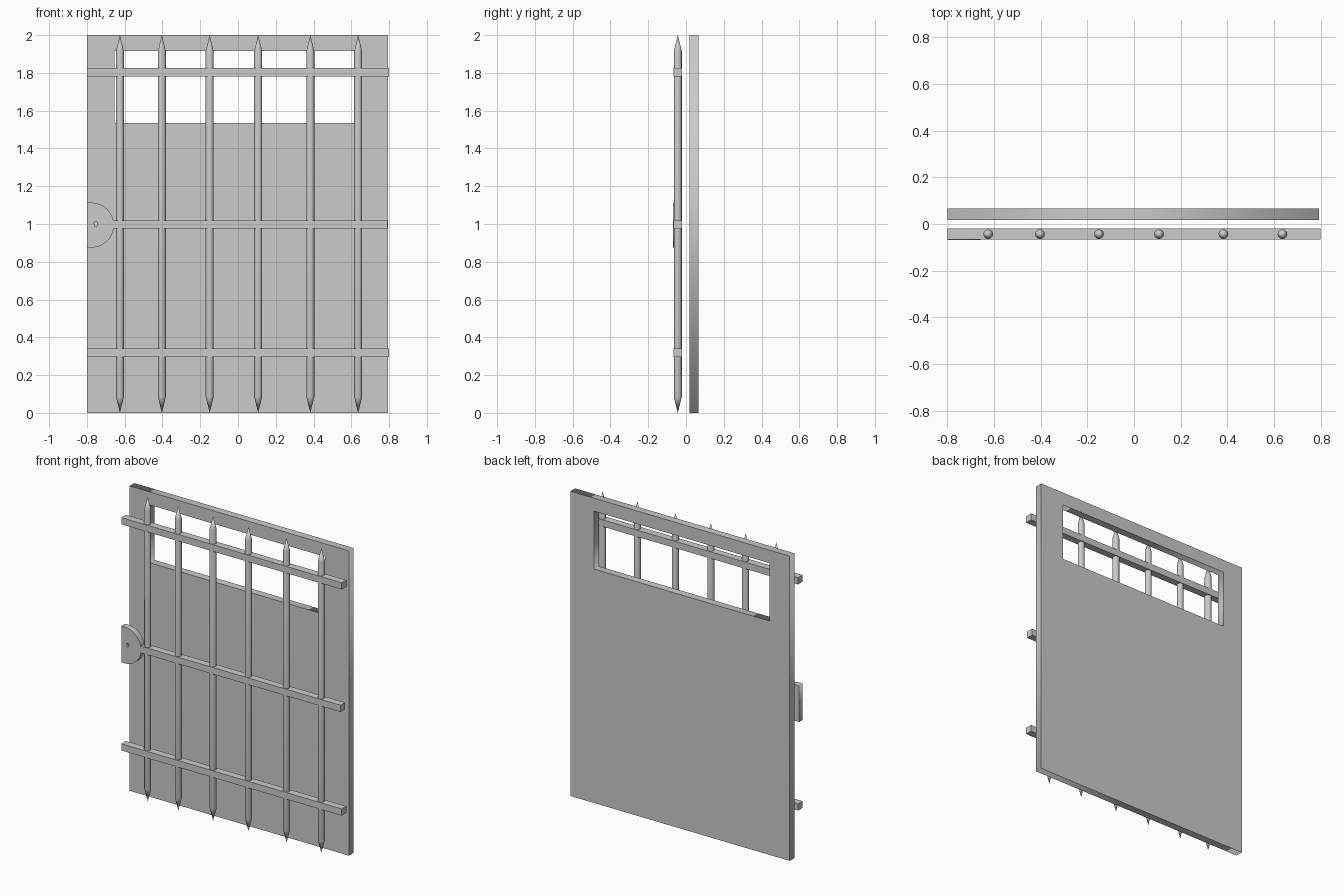
import bpy, math

if "Cube" in bpy.data.objects:
    bpy.data.objects.remove(bpy.data.objects["Cube"])


def flat_plate(name, loops, y0, y1):
    """Extrude closed XZ outlines (the first outer, the rest holes) from y0 to y1."""
    cu = bpy.data.curves.new(name, 'CURVE')
    cu.dimensions = '2D'
    cu.fill_mode = 'BOTH'
    cu.extrude = (y1 - y0) / 2
    for loop in loops:
        s = cu.splines.new('POLY')
        s.points.add(len(loop) - 1)
        for p, (x, z) in zip(s.points, loop):
            p.co = (x, z, 0, 1)
        s.use_cyclic_u = True
    ob = bpy.data.objects.new(name, cu)
    bpy.context.collection.objects.link(ob)
    ob.rotation_euler.x = math.pi / 2
    ob.location.y = (y0 + y1) / 2
    bpy.ops.object.select_all(action='DESELECT')
    ob.select_set(True)
    bpy.context.view_layer.objects.active = ob
    bpy.ops.object.convert(target='MESH')
    return bpy.context.object


def box(name, x0, x1, y0, y1, z0, z1):
    bpy.ops.mesh.primitive_cube_add(
        size=1, location=((x0 + x1) / 2, (y0 + y1) / 2, (z0 + z1) / 2))
    ob = bpy.context.object
    ob.name = name
    ob.scale = (x1 - x0, y1 - y0, z1 - z0)
    return ob


def rect(x0, x1, z0, z1):
    return [(x0, z0), (x1, z0), (x1, z1), (x0, z1)]


def spiked_bar(name, x, y, r=0.021, sides=12):
    """Round bar with a pointed tip at each end."""
    rings = [(r, 0.085), (r, 1.915)]
    verts = [(rr * math.cos(2 * math.pi * i / sides),
              rr * math.sin(2 * math.pi * i / sides), z)
             for rr, z in rings for i in range(sides)]
    lo, hi = len(verts), len(verts) + 1
    verts += [(0, 0, 0), (0, 0, 2)]
    faces = []
    for i in range(sides):
        j = (i + 1) % sides
        faces += [(i, j, sides + j, sides + i), (lo, j, i),
                  (hi, sides + i, sides + j)]
    me = bpy.data.meshes.new(name)
    me.from_pydata(verts, [], faces)
    ob = bpy.data.objects.new(name, me)
    bpy.context.collection.objects.link(ob)
    ob.location = (x, y, 0)
    bpy.ops.object.select_all(action='DESELECT')
    ob.select_set(True)
    bpy.context.view_layer.objects.active = ob
    bpy.ops.object.shade_smooth_by_angle(angle=math.radians(35))


# Solid door panel with a window opening near the top
flat_plate("door_panel", [rect(-0.8, 0.793, 0, 2),
                          rect(-0.653, 0.62, 1.535, 1.915)], 0.018, 0.067)

# Horizontal rails of the grille
FRONT, BACK = -0.067, -0.02
for name, x0, x1, z in (("top_rail", -0.8, 0.8, 1.803),
                        ("middle_rail", -0.67, 0.792, 0.997),
                        ("bottom_rail", -0.8, 0.8, 0.319)):
    box(name, x0, x1, FRONT, BACK, z - 0.022, z + 0.022)

# Vertical spiked bars
for i, x in enumerate((-0.625, -0.403, -0.15, 0.107, 0.383, 0.636)):
    spiked_bar(f"spiked_bar_{i + 1}", x, -0.0435)

# Half-round lock plate with a keyhole
cx, cz, r = -0.776, 0.994, 0.119
arc = [(cx + r * math.cos(a), cz + r * math.sin(a))
       for a in (math.radians(-90 + 7.5 * k) for k in range(25))]
outline = [(-0.8, cz - r)] + arc + [(-0.8, cz + r)]
kx, kz = -0.753, 1.004
keyhole = [(kx + 0.009 * math.cos(a), kz + 0.009 * math.sin(a))
           for a in (math.radians(-50 + 28 * k) for k in range(11))]
keyhole += [(kx - 0.005, kz - 0.016), (kx + 0.005, kz - 0.016)]
flat_plate("lock_plate", [outline, keyhole], -0.0675, -0.028)
